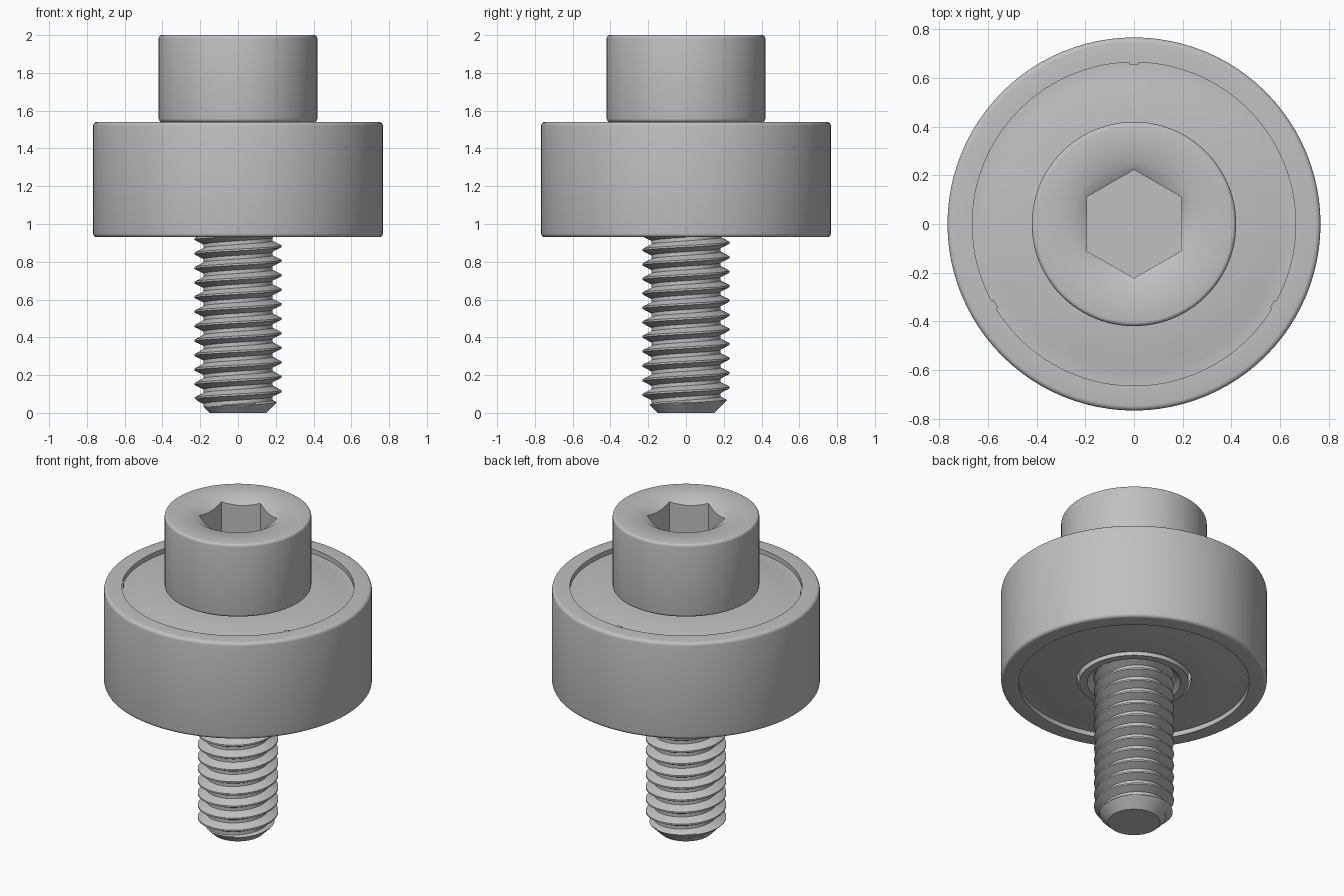
import bpy, bmesh, math
from math import cos, sin, pi, tau
from mathutils import Matrix

cube = bpy.data.objects.get("Cube")
if cube:
    bpy.data.objects.remove(cube, do_unlink=True)

STEEL = (0.53, 0.53, 0.53, 1)
steel = bpy.data.materials.new("steel_grey")
steel.use_nodes = True
steel.diffuse_color = STEEL
steel.node_tree.nodes["Principled BSDF"].inputs["Base Color"].default_value = STEEL

SEGS = 96
BOTTOM, TOP = 0.93, 1.54      # bearing faces
MID = (BOTTOM + TOP) / 2


def finish(name, bm, angle=35):
    bmesh.ops.remove_doubles(bm, verts=bm.verts, dist=1e-5)
    bmesh.ops.recalc_face_normals(bm, faces=bm.faces)
    mesh = bpy.data.meshes.new(name)
    bm.to_mesh(mesh)
    bm.free()
    mesh.materials.append(steel)
    obj = bpy.data.objects.new(name, mesh)
    bpy.context.collection.objects.link(obj)
    bpy.ops.object.select_all(action="DESELECT")
    obj.select_set(True)
    bpy.context.view_layer.objects.active = obj
    bpy.ops.object.shade_smooth_by_angle(angle=math.radians(angle))


def fillet(r, z, size, start):
    """Quarter round of points about (r, z), counter-clockwise from start."""
    return [(r + size * cos(start + i * pi / 8), z + size * sin(start + i * pi / 8))
            for i in range(5)]


def hex_radius(a, flat):
    """Distance from the axis to a hexagon with corners on +y and -y."""
    return flat / cos((a + pi / 6) % (pi / 3) - pi / 6)


def lathe(name, profile, closed=True):
    """Turn a profile about z; an entry may be a function of the angle."""
    bm = bmesh.new()
    rings = []
    for p in profile:
        ring = []
        for i in range(SEGS):
            a = tau * i / SEGS
            r, z = p(a) if callable(p) else p
            ring.append(bm.verts.new((r * cos(a), r * sin(a), z)))
        rings.append(ring)
    pairs = list(zip(rings, rings[1:])) + ([(rings[-1], rings[0])] if closed else [])
    for lo, hi in pairs:
        for i in range(SEGS):
            j = (i + 1) % SEGS
            bm.faces.new((lo[i], lo[j], hi[j], hi[i]))
    if not closed:
        bm.faces.new(rings[0])
        bm.faces.new(rings[-1])
    finish(name, bm)


# Bearing outer ring with rounded outer edges
R, F = 0.767, 0.02
lathe("bearing_outer_ring",
      [(0.665, BOTTOM)] + fillet(R - F, BOTTOM + F, F, -pi / 2)
      + fillet(R - F, TOP - F, F, 0) + [(0.665, TOP)])

# Bearing inner ring with a chamfered bore
lathe("bearing_inner_ring",
      [(0.27, BOTTOM), (0.315, BOTTOM), (0.315, TOP), (0.27, TOP),
       (0.235, TOP - 0.035), (0.235, BOTTOM + 0.035)])

# Dished shields, one on each side
for name, side in (("upper_shield", 1), ("lower_shield", -1)):
    half = TOP - MID
    steps = [(0.668, 0.03), (0.61, 0.03), (0.56, 0.016), (0.33, 0.016),
             (0.33, 0.06), (0.668, 0.06)]
    lathe(name, [(r, MID + side * (half - d)) for r, d in steps])

# Three little retaining tabs on the upper shield rim
bm = bmesh.new()
for k in range(3):
    made = bmesh.ops.create_cube(bm, size=1)["verts"]
    bmesh.ops.scale(bm, verts=made, vec=(0.016, 0.035, 0.03))
    bmesh.ops.translate(bm, verts=made, vec=(0.664, 0, TOP - 0.014))
    bmesh.ops.rotate(bm, verts=made, cent=(0, 0, 0),
                     matrix=Matrix.Rotation(pi / 2 + k * tau / 3, 3, "Z"))
finish("shield_tabs", bm)

# Cap screw head with a countersunk hexagon socket
HEAD, FLAT, SINK, F = 0.42, 0.193, 0.255, 0.017


def socket_mouth(a):
    r = hex_radius(a, FLAT)
    return r, 2 - (SINK - r) * 0.6


def socket_floor(a):
    return hex_radius(a, FLAT), 1.79


lathe("screw_head",
      [(0.2, TOP)] + fillet(HEAD - F, TOP + F, F, -pi / 2)
      + fillet(HEAD - F, 2 - F, F, 0)
      + [(SINK, 2), socket_mouth, socket_floor], closed=False)

# Screw shank: helical thread with a chamfered tip
PITCH, CREST, DEPTH, ROWS, COLS = 0.0767, 0.23, 0.047, 16, 64
bm = bmesh.new()
turns = math.ceil(TOP / PITCH) + 1
grid = []
for k in range(-ROWS, turns * ROWS + 1):
    t = abs((k % ROWS) / ROWS - 0.5) * 2
    r = CREST - DEPTH * min(max((t - 0.125) / 0.625, 0), 1)
    row = []
    for i in range(COLS + 1):
        a = tau * i / COLS
        z = min(max((k / ROWS + i / COLS) * PITCH, 0), TOP)
        rr = min(r, 0.15 + z)
        row.append(bm.verts.new((rr * cos(a), rr * sin(a), z)))
    grid.append(row)
for lo, hi in zip(grid, grid[1:]):
    for i in range(COLS):
        quad = (lo[i], lo[i + 1], hi[i + 1], hi[i])
        if max(v.co.z for v in quad) > 1e-6 and min(v.co.z for v in quad) < TOP - 1e-6:
            bm.faces.new(quad)
bmesh.ops.delete(bm, geom=[v for v in bm.verts if not v.link_faces], context="VERTS")
bmesh.ops.remove_doubles(bm, verts=bm.verts, dist=1e-5)
rim = [e for e in bm.edges if e.is_boundary and all(v.co.z < 1e-4 for v in e.verts)]
bmesh.ops.holes_fill(bm, edges=rim, sides=0)
finish("threaded_shank", bm, 30)
